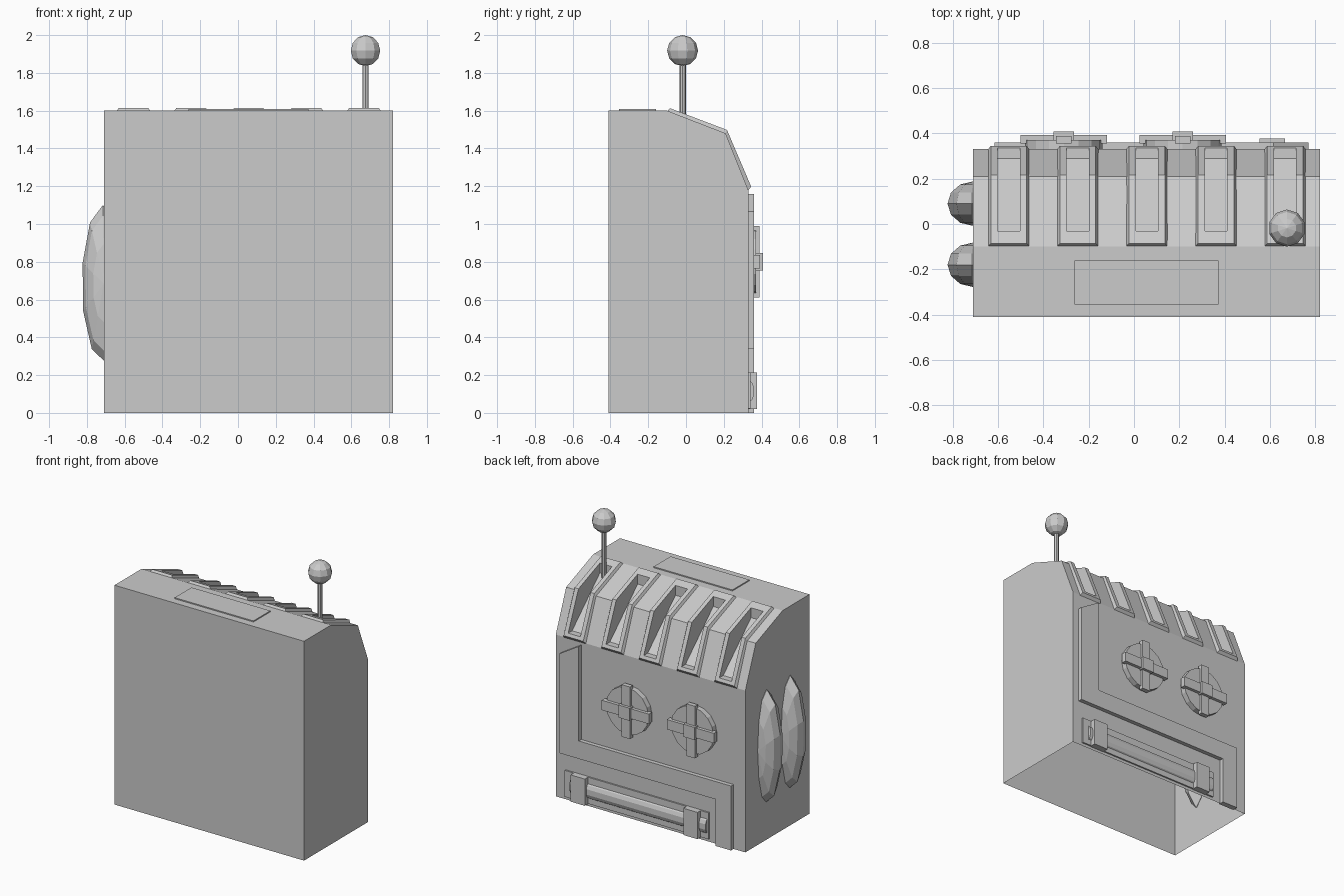
import bpy, bmesh
from math import pi
from mathutils import Matrix, Vector

if "Cube" in bpy.data.objects:
    bpy.data.objects.remove(bpy.data.objects["Cube"])


def make(name, bm):
    bmesh.ops.recalc_face_normals(bm, faces=bm.faces)
    me = bpy.data.meshes.new(name)
    bm.to_mesh(me)
    bm.free()
    ob = bpy.data.objects.new(name, me)
    bpy.context.collection.objects.link(ob)
    return ob


def loft(name, loops):
    bm = bmesh.new()
    rings = [[bm.verts.new(p) for p in loop] for loop in loops]
    n = len(rings[0])
    for a, b in zip(rings, rings[1:]):
        for i in range(n):
            j = (i + 1) % n
            bm.faces.new((a[i], a[j], b[j], b[i]))
    bm.faces.new(rings[0])
    bm.faces.new(rings[-1])
    return make(name, bm)


def prism_x(name, yz, x0, x1):
    return loft(name, [[(x, y, z) for y, z in yz] for x in (x0, x1)])


def prism_y(name, xz, y0, y1):
    return loft(name, [[(x, y, z) for x, z in xz] for y in (y0, y1)])


def box(name, x0, x1, y0, y1, z0, z1):
    return prism_x(name, [(y0, z0), (y1, z0), (y1, z1), (y0, z1)], x0, x1)


def cylinder(name, loc, r, depth, sides, rot=Matrix()):
    bm = bmesh.new()
    bmesh.ops.create_cone(bm, cap_ends=True, segments=sides, radius1=r, radius2=r,
                          depth=depth, matrix=Matrix.Translation(loc) @ rot)
    return make(name, bm)


def ball(name, loc, size, rot=Matrix(), seg=10, rings=6):
    bm = bmesh.new()
    m = Matrix.Translation(loc) @ Matrix.Diagonal((*size, 1)) @ rot
    bmesh.ops.create_uvsphere(bm, u_segments=seg, v_segments=rings, radius=1, matrix=m)
    return make(name, bm)


def cut(ob, cutters):
    for c in cutters:
        mod = ob.modifiers.new("slot", 'BOOLEAN')
        mod.operation, mod.solver, mod.object = 'DIFFERENCE', 'EXACT', c
    dg = bpy.context.evaluated_depsgraph_get()
    me = bpy.data.meshes.new_from_object(ob.evaluated_get(dg))
    ob.modifiers.clear()
    ob.data = me


# Body shell with sloped shoulder
body = prism_x("body", [(-.41, 0), (-.41, 1.6), (-.10, 1.6), (.21, 1.48), (.33, 1.18), (.33, 0)],
               -.71, .82)

# Vent frames and the slots cut through them into the body
slot = [(-.03, 1.8), (-.03, 1.52), (.29, 1.22), (.6, 1.22), (.6, 1.8)]
base = [(-.10, 1.595), (.205, 1.475), (.328, 1.175)]
crest = [(-.085, 1.613), (.217, 1.498), (.345, 1.198)]
cutters = []
for i in range(5):
    x = -.553 + .305 * i
    c = prism_x("slot_cutter", slot, x - .049, x + .049)
    c.hide_render = True
    frame = loft("vent_frame", [[(x - .0925, *b), (x + .0925, *b), (x + .079, *t), (x - .079, *t)]
                                for b, t in zip(base, crest)])
    cut(frame, [c])
    cutters.append(c)
cut(body, cutters)
for c in cutters:
    bpy.data.objects.remove(c)

# Open underside of the shell
bm = bmesh.new()
bm.from_mesh(body.data)
under = [f for f in bm.faces if all(v.co.z < .001 for v in f.verts)]
bmesh.ops.delete(bm, geom=under, context='FACES_ONLY')
bm.to_mesh(body.data)
bm.free()

# Top plate
box("top_plate", -.263, .373, -.355, -.16, 1.59, 1.608)

# Lever
cylinder("lever_rod", (.675, -.018, 1.68), .017, .36, 8)
ball("lever_knob", (.675, -.018, 1.918), (.082, .082, .082))

# Side pods, low-poly with poles along y
for y in (.09, -.18):
    ball("side_pod", (-.71, y, .685), (.117, .098, .415),
         Matrix.Rotation(pi / 2, 4, 'X') @ Matrix.Rotation(.05, 4, 'Z'))

# Raised stepped pipe on the back
prism_y("back_pipe", [(.77, 1.065), (.614, 1.16), (.614, .47), (-.615, .47), (-.615, 0),
                      (-.49, 0), (-.49, .34), (.77, .34)], .32, .36)

# Round valves with cross handles
zc = .80
for x in (-.31, .215):
    cylinder("valve_disc", (x, .345, zc), .172, .05, 16, Matrix.Rotation(pi / 2, 4, 'X'))
    box("valve_arm_across", x - .19, x + .19, .355, .393, zc - .036, zc + .036)
    box("valve_arm_upright", x - .034, x + .034, .355, .388, zc - .19, zc + .19)
    box("valve_hub", x - .046, x + .046, .36, .408, zc - .046, zc + .046)

# Lower bar with backing plate and clamps
box("bar_plate", -.42, .74, .32, .341, .022, .215)
prism_x("lower_bar", [(.33, .055), (.35, .07), (.36, .095), (.36, .135), (.35, .16), (.33, .175)],
        -.41, .69)
for x in (-.30, .61):
    box("bar_clamp", x - .057, x + .057, .32, .377, .02, .215)
